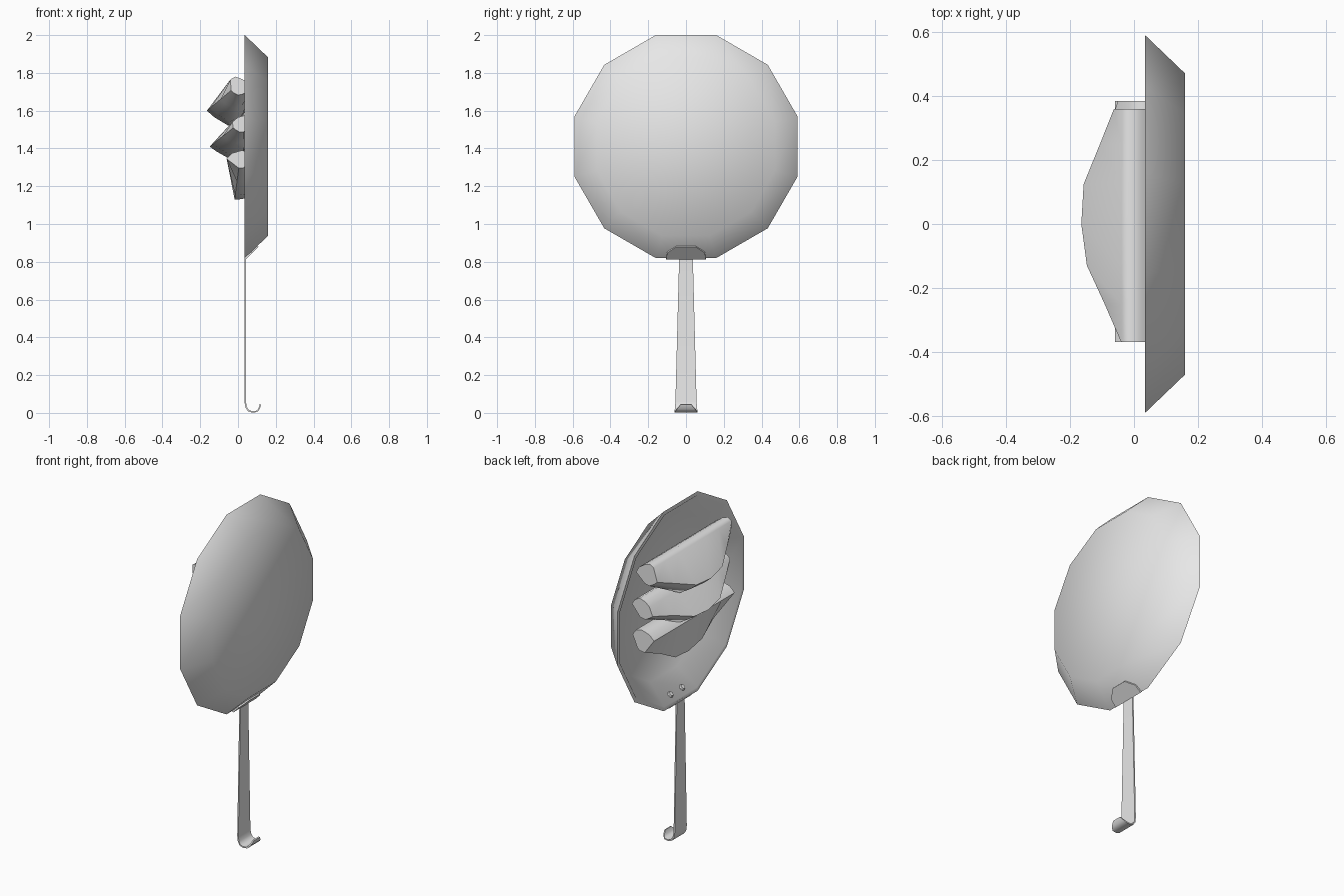
import bpy, bmesh, math
from mathutils import Vector, Matrix

if "Cube" in bpy.data.objects:
    bpy.data.objects.remove(bpy.data.objects["Cube"], do_unlink=True)

grey = bpy.data.materials.new("plain_grey")
grey.use_nodes = True
grey.diffuse_color = (0.8, 0.8, 0.8, 1)
grey.node_tree.nodes["Principled BSDF"].inputs["Base Color"].default_value = (0.8, 0.8, 0.8, 1)

CENTRE = Vector((0, 0, 1.41))


def finish(name, bm, angle=50):
    bmesh.ops.recalc_face_normals(bm, faces=bm.faces)
    mesh = bpy.data.meshes.new(name)
    bm.to_mesh(mesh)
    bm.free()
    obj = bpy.data.objects.new(name, mesh)
    bpy.context.collection.objects.link(obj)
    mesh.materials.append(grey)
    bpy.ops.object.select_all(action='DESELECT')
    obj.select_set(True)
    bpy.context.view_layer.objects.active = obj
    bpy.ops.object.shade_smooth_by_angle(angle=math.radians(angle))
    return obj


def loft(name, rings, angle=50):
    """Skin a list of closed rings and cap both ends."""
    bm = bmesh.new()
    loops = [[bm.verts.new(p) for p in ring] for ring in rings]
    for a, b in zip(loops, loops[1:]):
        n = len(a)
        for i in range(n):
            j = (i + 1) % n
            bm.faces.new((a[i], a[j], b[j], b[i]))
    bm.faces.new(loops[0])
    bm.faces.new(loops[-1])
    return finish(name, bm, angle)


# Twelve-sided pan: outer base, rim, inner wall, inner floor
def pan_ring(x, r):
    turns = [math.radians(15 + 30 * i) for i in range(12)]
    return [CENTRE + Vector((x, r * math.cos(t), r * math.sin(t))) for t in turns]


loft("pan", [pan_ring(x, r) for x, r in
             ((0.16, 0.488), (0.035, 0.612), (0.035, 0.588), (0.147, 0.477))])

# Handle: tapering strip ending in a hook
path = [(0.038, 0.83, 0.036), (0.038, 0.06, 0.056), (0.043, 0.03, 0.058), (0.055, 0.012, 0.06),
        (0.075, 0.005, 0.06), (0.1, 0.008, 0.058), (0.112, 0.022, 0.048), (0.119, 0.045, 0.028)]
rings = []
for i, (x, z, w) in enumerate(path):
    a, b = path[max(i - 1, 0)], path[min(i + 1, len(path) - 1)]
    d = Vector((b[0] - a[0], 0, b[1] - a[1])).normalized()
    side = Vector((d.z, 0, -d.x)) * 0.004
    p = Vector((x, 0, z))
    y = Vector((0, w, 0))
    rings.append([p - side - y, p - side + y, p + side + y, p + side - y])
loft("handle", rings)

# Mounting plate lying along the sloped lower wall
outline = [(-0.105, 0.815), (0.105, 0.815), (0.1, 0.85), (0.05, 0.883), (-0.05, 0.883), (-0.1, 0.85)]
plate = [[(0.033 + (z - 0.815) + t, y, z + 0.004 - t) for y, z in outline] for t in (0, 0.008)]
loft("mounting_plate", plate, 30)

# Two rivets inside the pan
for name, y in (("left_rivet", 0.055), ("right_rivet", -0.055)):
    bm = bmesh.new()
    tilt = Matrix.Rotation(math.radians(-45), 4, 'Y')
    bmesh.ops.create_cone(bm, cap_ends=True, segments=8, radius1=0.021, radius2=0.013, depth=0.016,
                          matrix=Matrix.Translation((0.062, y, 0.872)) @ tilt)
    finish(name, bm, 30)


# Folded half-round wedges: rounded fold on top, two flaps opening forward
def folded_wedge(name, fold, tips, ends):
    stations = ((ends[0], 0.12), (-0.25, 0.5), (-0.13, 0.88), (0, 1.0),
                (0.125, 0.95), (0.25, 0.6), (ends[1], 0.3))
    root = sum((Vector(p) for p in fold), Vector((0, 0))) / len(fold)
    rings = []
    for y, s in stations:
        section = [Vector(p) for p in fold]
        for p in tips:
            offset = Vector(p) - root
            near = offset.normalized() * 0.05
            section.append(root + near.lerp(offset, s))
        rings.append([(p.x, y, p.y) for p in section])
    return loft(name, rings)


folded_wedge("top_wedge",
             [(0.075, 1.71), (0.055, 1.745), (0.02, 1.768), (-0.015, 1.78), (-0.04, 1.765)],
             [(-0.165, 1.6), (-0.125, 1.565), (-0.05, 1.52), (0.02, 1.55)], (-0.37, 0.36))
folded_wedge("middle_wedge",
             [(0.085, 1.53), (0.065, 1.56), (0.035, 1.575), (0.0, 1.565), (-0.03, 1.54)],
             [(-0.15, 1.41), (-0.115, 1.385), (-0.045, 1.345), (0.03, 1.37)], (-0.37, 0.385))
folded_wedge("bottom_wedge",
             [(0.08, 1.35), (0.06, 1.38), (0.02, 1.39), (-0.03, 1.375), (-0.06, 1.345)],
             [(-0.018, 1.13), (0.005, 1.13), (0.06, 1.14), (0.09, 1.18)], (-0.37, 0.385))
